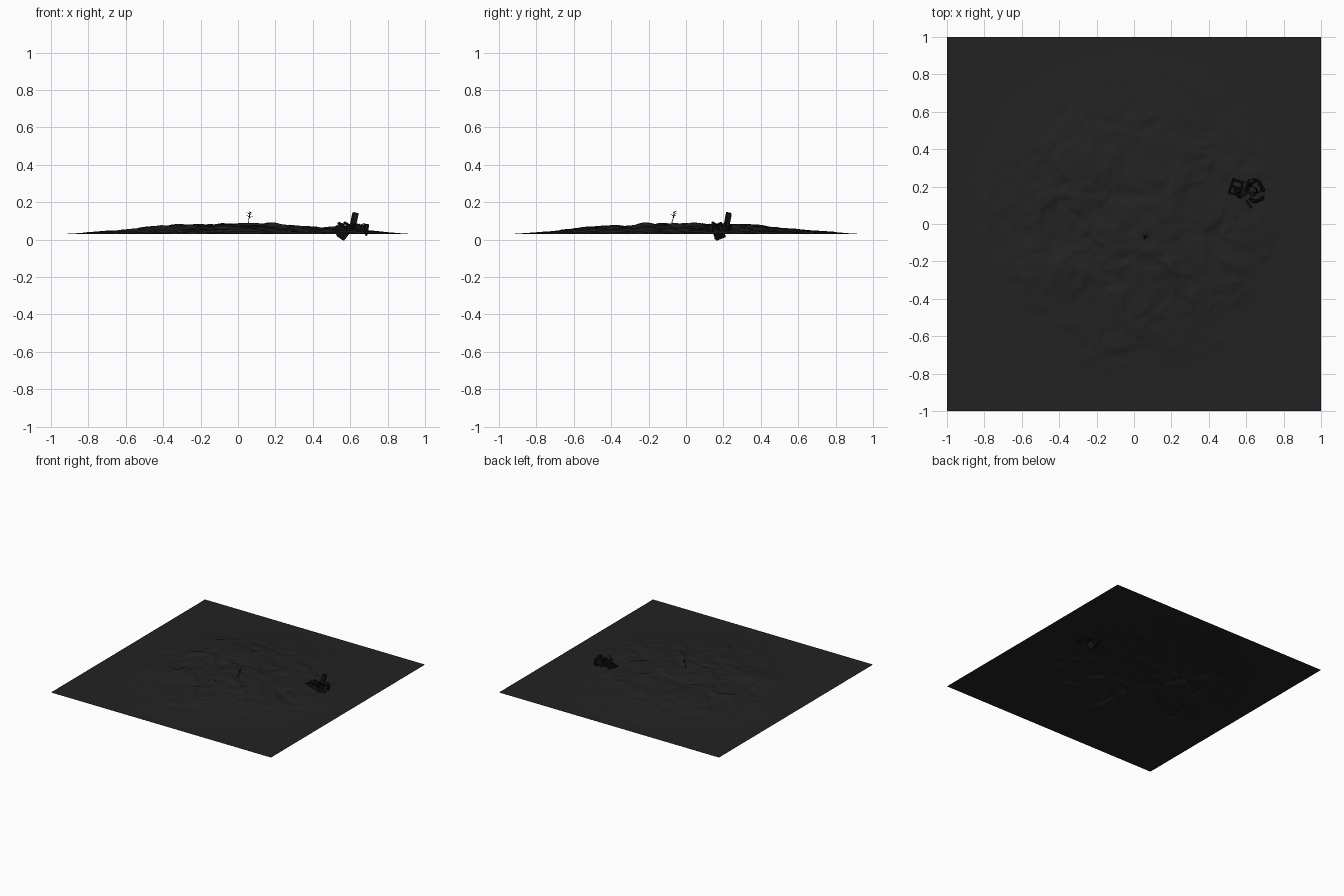
import bpy, bmesh, math, random
from mathutils import Vector, Matrix, Euler, noise

if "Cube" in bpy.data.objects:
    bpy.data.objects.remove(bpy.data.objects["Cube"])

random.seed(4)


def material(name, rgb):
    m = bpy.data.materials.new(name)
    m.diffuse_color = (*rgb, 1)
    m.use_nodes = True
    m.node_tree.nodes["Principled BSDF"].inputs["Base Color"].default_value = m.diffuse_color
    return m


SOIL = material("dark_soil", (0.0165, 0.0162, 0.0165))
CHAR = material("charred_black", (0.007, 0.007, 0.007))


def finish(name, bm, mat, smooth=False):
    me = bpy.data.meshes.new(name)
    bm.to_mesh(me)
    bm.free()
    me.materials.append(mat)
    for p in me.polygons:
        p.use_smooth = smooth
    ob = bpy.data.objects.new(name, me)
    bpy.context.collection.objects.link(ob)
    return ob


def height(x, y):
    """Low dome with warped wrinkles fading to a flat rim."""
    r = math.hypot(x, y) / 0.96
    if r >= 1:
        return 0.03
    fade = (1 - r * r) ** 1.6
    p = Vector((x, y, 0.3))
    warp = noise.noise_vector(p * 4.5) * 0.09
    q = p + Vector((warp.x, warp.y, 0))
    n = 0.011 * noise.noise(q * 11) + 0.012 * noise.noise(q * 5)
    n += 0.006 * (0.5 - abs(noise.noise(q * 14 + Vector((7, 3, 1)))) * 2)
    return 0.03 + fade * 0.052 + n * min(1, fade * 1.7)


# Ground sheet
bm = bmesh.new()
bmesh.ops.create_grid(bm, x_segments=180, y_segments=180, size=1)
for v in bm.verts:
    v.co.z = height(v.co.x, v.co.y)
finish("ground", bm, SOIL, True)


def box(name, loc, size, rot=(0, 0, 0), bevel=0.002):
    bm = bmesh.new()
    m = (Matrix.Translation(loc) @ Euler([math.radians(a) for a in rot]).to_matrix().to_4x4()
         @ Matrix.Diagonal((*size, 1)))
    bmesh.ops.create_cube(bm, size=1, matrix=m)
    bmesh.ops.bevel(bm, geom=bm.edges[:], offset=bevel, segments=1, affect='EDGES')
    return finish(name, bm, CHAR)


def tube(name, paths, radius):
    """Round rods along point lists, tapering to the tip."""
    cu = bpy.data.curves.new(name, 'CURVE')
    cu.dimensions = '3D'
    cu.bevel_depth = radius
    cu.bevel_resolution = 1
    cu.use_fill_caps = True
    for pts in paths:
        sp = cu.splines.new('POLY')
        sp.points.add(len(pts) - 1)
        for i, p in enumerate(pts):
            sp.points[i].co = (*p, 1)
            sp.points[i].radius = 1 - 0.6 * i / (len(pts) - 1)
    cu.materials.append(CHAR)
    ob = bpy.data.objects.new(name, cu)
    bpy.context.collection.objects.link(ob)


# Dead sapling: bent stem with short side twigs
base = Vector((0.052, -0.078, 0.075))
tip = Vector((0.066, -0.060, 0.155))
stem = [base.lerp(tip, t / 6) + Vector((0.003 * math.sin(t * 2), 0.002 * math.cos(t * 2), 0))
        for t in range(7)]
twigs = [stem]
for i in range(7):
    s = base.lerp(tip, 0.5 + i * 0.065)
    a = i * 2.4
    d = Vector((math.cos(a), math.sin(a), 0.5)) * (0.022 - i * 0.0015)
    twigs.append([s, s + d * 0.5 + Vector((0, 0, 0.002)), s + d])
tube("sapling", twigs, 0.0022)

# Half-buried broken frame: two rails and three cross bars
yaw = -18
turn = Matrix.Rotation(math.radians(yaw), 3, 'Z')
centre = Vector((0.545, 0.195, 0.062))
for s in (-1, 1):
    box("frame_rail", centre + turn @ Vector((s * 0.027, 0, 0)), (0.009, 0.09, 0.018), (8, 0, yaw))
for i in (-1, 0, 1):
    box("frame_bar", centre + turn @ Vector((0, i * 0.036, i * 0.005)),
        (0.06, 0.009, 0.014), (8, 0, yaw))
box("frame_panel", centre + Vector((0.005, -0.015, 0.02)), (0.035, 0.02, 0.012), (12, 20, yaw))

# Buried block beneath the frame
box("buried_block", (0.56, 0.175, 0.037), (0.05, 0.055, 0.055), (25, 32, 20))

# Tall leaning slab
box("leaning_slab", (0.62, 0.222, 0.102), (0.030, 0.026, 0.085), (-8, 14, 12))

# Broken ring of rubble blocks
for i in range(13):
    a = math.radians(-115 + i * 25)
    if i in (4, 9):
        continue
    r = 0.046 + random.uniform(-0.007, 0.007)
    x, y = 0.643 + r * math.cos(a), 0.178 + 1.25 * r * math.sin(a)
    box("rubble", (x, y, 0.058 + random.uniform(-0.008, 0.008)),
        (0.012, 0.024, random.uniform(0.025, 0.04)),
        (random.uniform(-25, 25), random.uniform(-25, 25), math.degrees(a)))

# Outer post and stray bars
box("outer_post", (0.690, 0.185, 0.052), (0.012, 0.016, 0.062), (4, 8, 10))
box("stray_bar", (0.615, 0.105, 0.075), (0.012, 0.05, 0.012), (-18, 0, 35))
box("stray_bar", (0.585, 0.155, 0.082), (0.05, 0.012, 0.012), (0, 22, 40))

# Bent rods sticking out of the rubble
rods = []
for k in range(3):
    c = Vector((0.63 + 0.012 * k, 0.17 + 0.012 * k, 0.055))
    rods.append([c + Vector((0.03 * math.cos(t * 0.5 + k * 2), 0.03 * math.sin(t * 0.5 + k * 2),
                             0.03 * math.sin(t * 0.5))) for t in range(7)])
tube("bent_rods", rods, 0.004)

# Buried spike reaching the lowest point
box("buried_spike", (0.562, 0.165, 0.02), (0.018, 0.02, 0.04), (0, 0, 20))
